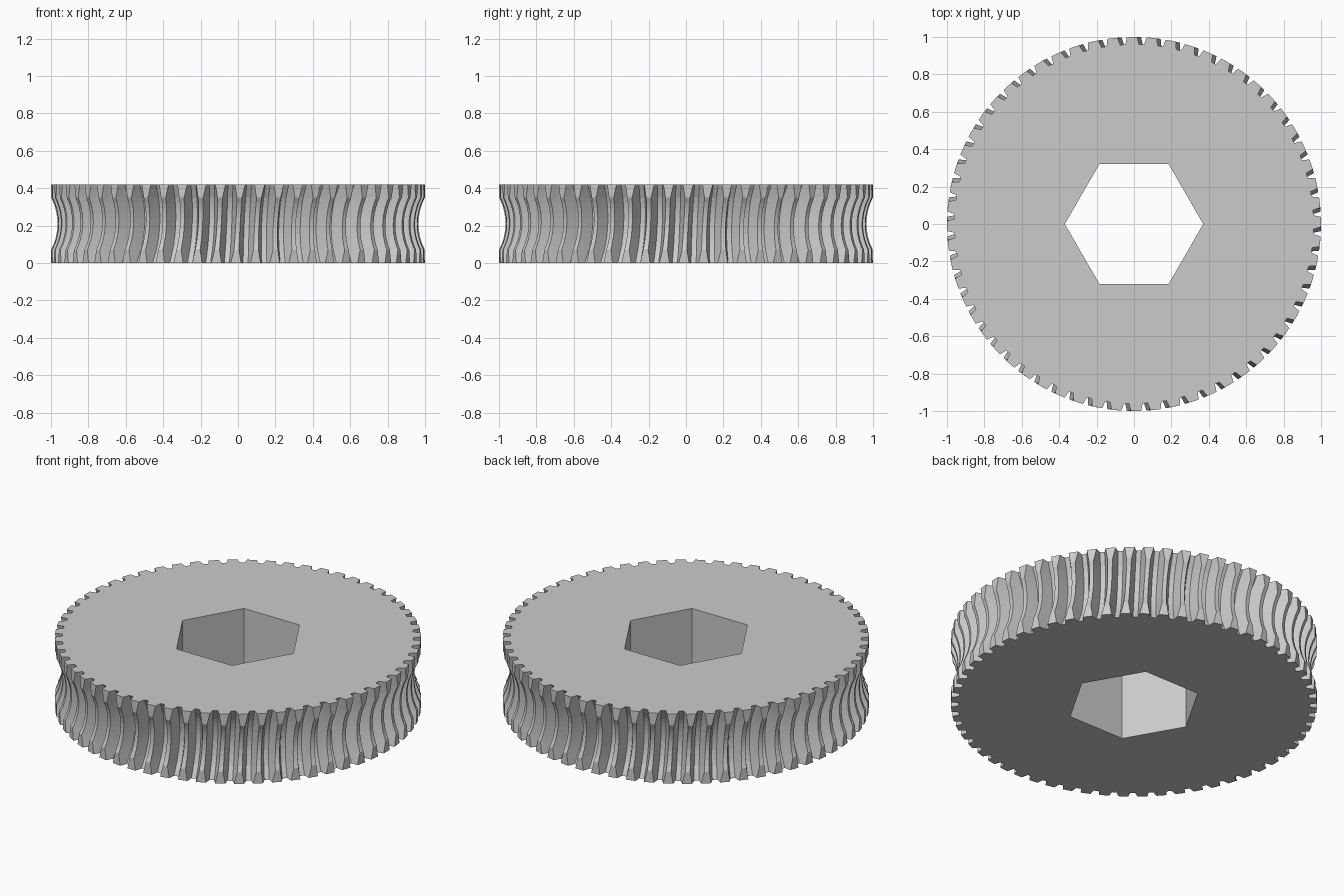
import bpy
import bmesh
from math import sin, cos, asin, sqrt, hypot, pi, tan, radians

cube = bpy.data.objects.get("Cube")
if cube:
    bpy.data.objects.remove(cube, do_unlink=True)

# Wheel proportions
TEETH = 60
PITCH = 2 * pi / TEETH
HEIGHT = 0.42
RIM = 1.0            # outer cylinder radius
AXIS = 1.265         # distance to the axis of the mating screw
THROAT = 0.30        # radius of the hollow round the rim
DEPTH = 0.07         # tooth depth
HOLE = 0.37          # hexagon corner radius
ARC_STEPS = 10

steel = bpy.data.materials.new("plain grey")
steel.use_nodes = True
grey = (0.6, 0.6, 0.6, 1)
steel.diffuse_color = grey
steel.node_tree.nodes["Principled BSDF"].inputs["Base Color"].default_value = grey


def groove_point(gap, side, t, dz):
    """Point on a groove flank: t = 0 at the tip, 1 at the root."""
    tip = min(RIM, AXIS - sqrt(max(THROAT ** 2 - dz ** 2, 0)))
    root = AXIS - sqrt((THROAT + DEPTH) ** 2 - dz ** 2)
    r = tip + (root - tip) * t
    reach = hypot(AXIS - r, dz)              # distance from the screw axis
    twist = PITCH * asin(dz / reach) / (2 * pi)
    half = PITCH / 4 + (THROAT + DEPTH / 2 - reach) * tan(radians(20))
    a = (gap + 0.5) * PITCH + twist + side * half / r
    return r * cos(a), r * sin(a), dz + HEIGHT / 2


def bridge(bm, low, high):
    n = len(low)
    for i in range(n):
        j = (i + 1) % n
        bm.faces.new((low[i], low[j], high[j], high[i]))


bm = bmesh.new()

# Toothed rim, stacked from layers that follow the hollow
flat = 0.14
layers = [-HEIGHT / 2]
layers += [-flat + 2 * flat * i / ARC_STEPS for i in range(ARC_STEPS + 1)]
layers += [HEIGHT / 2]
flank = [(-1, 0), (-1, 0.5), (-1, 1), (1, 1), (1, 0.5), (1, 0)]
rings = [[bm.verts.new(groove_point(k, s, t, dz))
          for k in range(TEETH) for s, t in flank] for dz in layers]
for low, high in zip(rings, rings[1:]):
    bridge(bm, low, high)

# Hexagonal bore
bore = [[bm.verts.new((HOLE * cos(i * pi / 3), HOLE * sin(i * pi / 3), z))
         for i in range(6)] for z in (0, HEIGHT)]
bridge(bm, bore[1], bore[0])

# Flat end faces between the rim and the bore
for ring, hexagon in ((rings[0], bore[0]), (rings[-1], bore[1])):
    edges = [bm.edges.get((loop[i - 1], loop[i]))
             for loop in (ring, hexagon) for i in range(len(loop))]
    bmesh.ops.triangle_fill(bm, edges=edges, use_beauty=True)

bmesh.ops.recalc_face_normals(bm, faces=bm.faces)
mesh = bpy.data.meshes.new("gear_wheel")
bm.to_mesh(mesh)
bm.free()
mesh.materials.append(steel)
wheel = bpy.data.objects.new("gear_wheel", mesh)
bpy.context.collection.objects.link(wheel)
